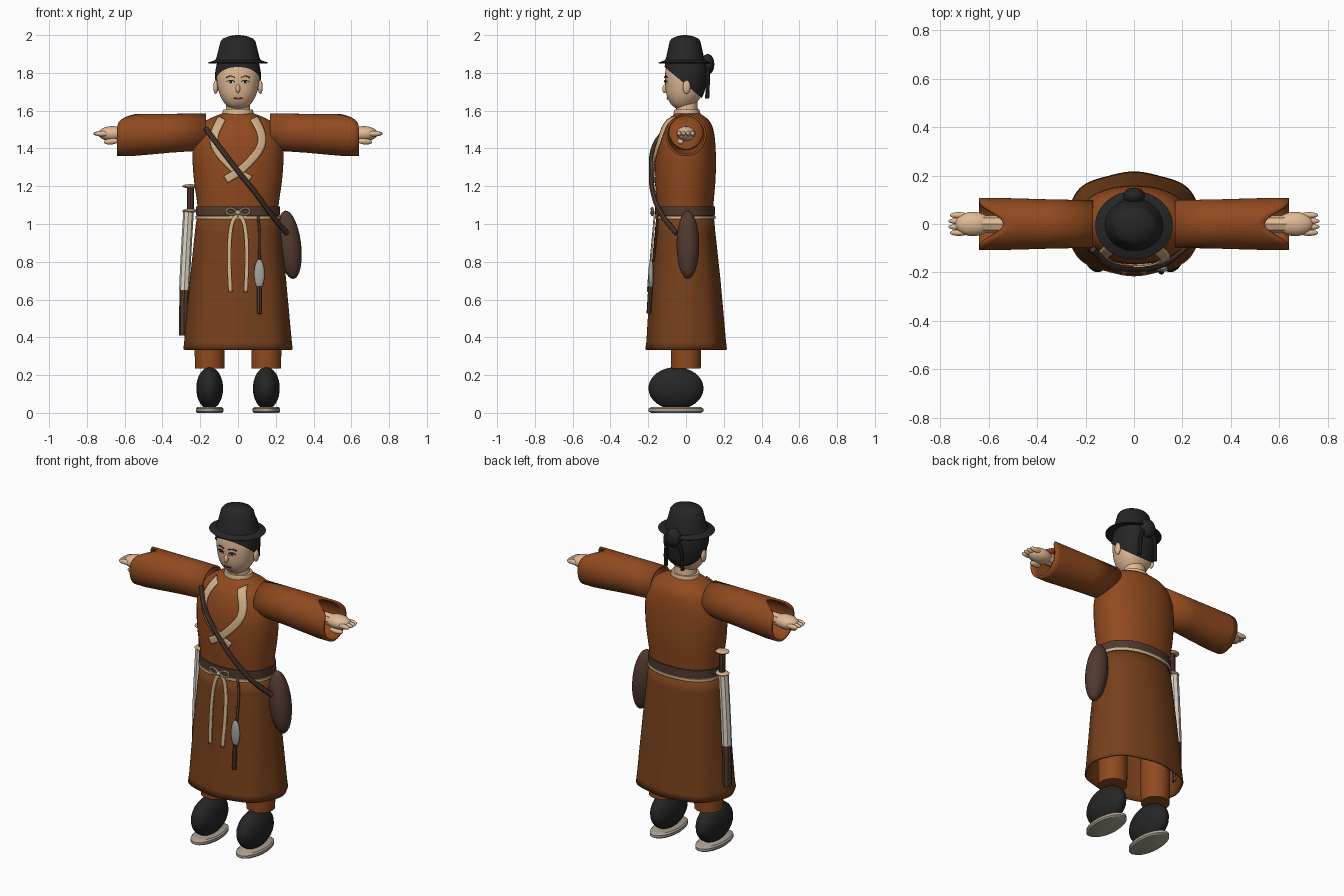
import bpy, bmesh, math
from mathutils import Vector

if "Cube" in bpy.data.objects:
    bpy.data.objects.remove(bpy.data.objects["Cube"], do_unlink=True)


def material(name, *rgb):
    lin = [(c / 255) ** 2.2 for c in rgb] + [1]
    m = bpy.data.materials.new(name)
    m.use_nodes = True
    m.diffuse_color = lin
    m.node_tree.nodes["Principled BSDF"].inputs["Base Color"].default_value = lin
    return m


ROBE = material("rust cloth", 143, 75, 36)
SKIRT = material("brown cloth", 118, 66, 33)
TRIM = material("cream trim", 208, 174, 135)
SKIN = material("skin", 224, 184, 148)
BLACK = material("black", 42, 42, 42)
LEATHER = material("dark leather", 82, 60, 50)
SOLE = material("grey sole", 172, 160, 146)
SILVER = material("silver", 165, 162, 158)
IVORY = material("ivory", 222, 212, 196)


def finish(obj, name, mats, angle=40):
    obj.name = name
    obj.data.materials.clear()
    for m in mats:
        obj.data.materials.append(m)
    bpy.ops.object.select_all(action="DESELECT")
    obj.select_set(True)
    bpy.context.view_layer.objects.active = obj
    bpy.ops.object.shade_smooth_by_angle(angle=math.radians(angle))
    return obj


def mirror(obj):
    obj.modifiers.new("mirror", "MIRROR")
    return obj


def thicken(obj, t, offset=-1):
    mod = obj.modifiers.new("thickness", "SOLIDIFY")
    mod.thickness, mod.offset = t, offset
    return obj


def smooth_rows(rows, steps=4):
    """Catmull-Rom resampling of a list of tuples."""
    out = []
    for i in range(len(rows) - 1):
        a, b, c, d = (rows[max(0, min(len(rows) - 1, i + k))] for k in (-1, 0, 1, 2))
        for s in range(steps):
            t = s / steps
            out.append(tuple(q + .5 * t * (r - p + t * (2*p - 5*q + 4*r - w + t * (3*(q - r) + w - p)))
                             for p, q, r, w in zip(a, b, c, d)))
    return out + [rows[-1]]


def skin_rings(name, rings, mats, closed=True, cap=True, rule=None, cut=None):
    """Bridge rows of points; rule(row) gives the material index."""
    bm = bmesh.new()
    vs = [[bm.verts.new(p) for p in r] for r in rings]
    n = len(rings[0])
    for i in range(len(vs) - 1):
        for j in range(n if closed else n - 1):
            k = (j + 1) % n
            f = bm.faces.new((vs[i][j], vs[i][k], vs[i + 1][k], vs[i + 1][j]))
            f.material_index = rule(i) if rule else 0
    if cap:
        bm.faces.new(vs[0])
        bm.faces.new(vs[-1])
    bmesh.ops.recalc_face_normals(bm, faces=bm.faces)
    if cut:
        bmesh.ops.bisect_plane(bm, geom=bm.verts[:] + bm.edges[:] + bm.faces[:],
                               plane_co=cut[0], plane_no=cut[1], clear_inner=True)
    me = bpy.data.meshes.new(name)
    bm.to_mesh(me)
    bm.free()
    obj = bpy.data.objects.new(name, me)
    bpy.context.collection.objects.link(obj)
    return finish(obj, name, mats)


def oval(row, n=48, e=2.2, grow=0, fold=0):
    """One horizontal ring from (height, half width, front y, back y)."""
    z, w, f, b = row
    pts = []
    for i in range(n):
        a = math.tau * i / n
        c, s = math.cos(a), math.sin(a)
        k = (abs(c) ** e + abs(s) ** e) ** (-1 / e) * (1 + fold * (math.cos(8 * a) - 1))
        pts.append(((w + grow) * c * k, (f + b) / 2 + ((b - f) / 2 + grow) * s * k, z))
    return pts


def front_y(rows, x, z, e=2.2):
    """Depth of the front surface of a lofted body."""
    rows = sorted(rows)
    z = max(rows[0][0], min(rows[-1][0], z))
    for p, q in zip(rows, rows[1:]):
        if p[0] <= z <= q[0]:
            t = (z - p[0]) / (q[0] - p[0])
            w, f, b = (p[i] + t * (q[i] - p[i]) for i in (1, 2, 3))
            u = min(abs(x) / w, .98)
            return (f + b) / 2 - (b - f) / 2 * (1 - u ** e) ** (1 / e)


def strip(name, rows, path, width, mat, lift=.006):
    """Thin band laid on the front of a body along an (x, z) path."""
    pts = [Vector(p) for p in smooth_rows(path, 6)]
    rings = []
    for i, p in enumerate(pts):
        d = (pts[min(i + 1, len(pts) - 1)] - pts[max(i - 1, 0)]).normalized()
        side = Vector((-d.y, d.x)) * width
        ring = [p + side * k for k in (-.5, -.25, 0, .25, .5)]
        rings.append([(q.x, front_y(rows, q.x, q.y) - lift, q.y) for q in ring])
    return thicken(skin_rings(name, rings, [mat], closed=False, cap=False), .008, 0)


def ball(name, loc, size, mat, rot=(0, 0, 0)):
    bpy.ops.mesh.primitive_uv_sphere_add(segments=28, ring_count=16, location=loc, rotation=rot)
    o = bpy.context.object
    o.scale = size
    bpy.ops.object.transform_apply(location=True, rotation=True, scale=True)
    return finish(o, name, [mat])


def tube(name, pts, r, mat):
    cu = bpy.data.curves.new(name, "CURVE")
    cu.dimensions, cu.bevel_depth, cu.bevel_resolution = "3D", r, 2
    cu.resolution_u, cu.use_fill_caps = 6, True
    sp = cu.splines.new("BEZIER")
    sp.bezier_points.add(len(pts) - 1)
    for bp, p in zip(sp.bezier_points, pts):
        bp.co = p
        bp.handle_left_type = bp.handle_right_type = "AUTO"
    o = bpy.data.objects.new(name, cu)
    bpy.context.collection.objects.link(o)
    bpy.ops.object.select_all(action="DESELECT")
    o.select_set(True)
    bpy.context.view_layer.objects.active = o
    bpy.ops.object.convert(target="MESH")
    return finish(bpy.context.object, name, [mat])


def lathe(name, prof, mat, centre=(0, 0), squash=1, n=40):
    rows = [(z, r, centre[1] - r * squash, centre[1] + r * squash) for r, z in prof]
    rings = [[(x + centre[0], y, z) for x, y, z in oval(r, n, 2)] for r in rows]
    return skin_rings(name, rings, [mat])


# Robe body, belt and skirt
torso = smooth_rows([(1.03, .215, -.152, .142), (1.1, .215, -.155, .145), (1.25, .235, -.165, .157),
                     (1.4, .24, -.16, .157), (1.5, .21, -.13, .145), (1.55, .165, -.095, .12),
                     (1.585, .085, -.06, .075)])
skin_rings("robe_body", [oval(r) for r in torso], [ROBE])
waist = (.215, -.155, .145)
skin_rings("belt", [oval((z, *waist), grow=.008) for z in (1.045, 1.092)], [LEATHER])
skin_rings("waist_cord", [oval((z, *waist), grow=.011) for z in (1.027, 1.043)], [TRIM])
skirt = [(1.045, .217, -.157, .147), (.96, .228, -.165, .155), (.7, .255, -.19, .183),
         (.375, .285, -.21, .212), (.335, .29, -.216, .217)]
skirt_obj = skin_rings("skirt", [oval(r, 96, fold=.022 * (1.05 - r[0])) for r in skirt],
                       [SKIRT, TRIM], cap=False, rule=lambda i: i == 3)
thicken(skirt_obj, .008)

# Crossed collar bands
for s, n in ((1, "left"), (-1, "right")):
    strip(n + "_collar_band", torso, [(s * .085, 1.56), (s * .125, 1.47), (s * .11, 1.39),
          (s * .02, 1.29), (-s * .065, 1.235)], .042, TRIM, .008 + .003 * s)

# Sleeves with cuffs cut back along the top
sleeve = []
for t, inset in ((0, .47), (.4, .28), (.7, .18), (1, .07), (1, .035), (1, 0)):
    ring = []
    for i in range(48):
        a = math.tau * i / 48
        x = .64 - inset - .1 * max(0, math.sin(a)) ** 5 * (inset < .1)
        ring.append((x, (.098 + .01 * t) * math.cos(a), 1.487 - .016 * t + (.097 + .015 * t) * math.sin(a)))
    sleeve.append(ring)
o = skin_rings("sleeves", sleeve, [ROBE, TRIM], cap=False, rule=lambda i: i >= 3)
thicken(o, .012)
mirror(o)

# Hands
mirror(ball("palms", (.665, 0, 1.478), (.075, .05, .04), SKIN))
for i in range(4):
    y = -.036 + .024 * i
    mirror(ball("fingers_%d" % (i + 1), (.722, y, 1.478), (.047 - .006 * abs(i - 1.5), .013, .014), SKIN))
mirror(ball("thumbs", (.67, -.03, 1.437), (.04, .016, .016), SKIN, (0, .1, .15)))
mirror(tube("wrists", [(.45, 0, 1.478), (.64, 0, 1.478)], .036, SKIN))

# Trousers, boots and soles
mirror(lathe("trousers", [(.078, .235), (.082, .5)], ROBE, (.15, 0)))
mirror(ball("boots", (.15, -.053, .13), (.071, .146, .112), BLACK))
mirror(lathe("soles", [(.066, 0), (.073, .008), (.073, .022), (.066, .03)], SOLE, (.15, -.053), 2))

# Neck and head
lathe("neck", [(.068, 1.55), (.06, 1.66)], SKIN, (0, .005), .9)
lathe("neck_ring", [(.08, 1.565), (.084, 1.585), (.078, 1.605)], SKIN, (0, .005), .85)
head = smooth_rows([(1.607, .035, -.045, .02), (1.635, .068, -.08, .05), (1.68, .095, -.102, .083),
                    (1.74, .11, -.11, .1), (1.8, .114, -.11, .107), (1.87, .1, -.1, .1)])
skin_rings("head", [oval(r) for r in head], [SKIN])
skin_rings("hair", [oval(r, grow=.007) for r in head], [BLACK], cap=False,
           cut=((0, -.1, 1.82), (0, .64, .77)))
mirror(ball("ears", (.118, .003, 1.725), (.013, .02, .036), SKIN))
ball("nose", (0, -.11, 1.718), (.012, .015, .024), SKIN, (-.25, 0, 0))
for s, n in ((1, "left"), (-1, "right")):
    strip(n + "_eye_white", head, [(s * .018, 1.752), (s * .055, 1.753)], .012, IVORY, .001)
    strip(n + "_pupil", head, [(s * .03, 1.753), (s * .044, 1.753)], .011, BLACK, .002)
    strip(n + "_eyelid", head, [(s * .016, 1.754), (s * .036, 1.761), (s * .058, 1.755)], .004, BLACK, .002)
    strip(n + "_eyebrow", head, [(s * .016, 1.776), (s * .04, 1.783), (s * .062, 1.776)], .005, BLACK, .001)
strip("mouth", head, [(-.022, 1.667), (0, 1.664), (.022, 1.667)], .007, ROBE, .001)

# Hat, bun and hanging ribbons
lathe("hat", [(.11, 1.858), (.155, 1.85), (.16, 1.854), (.12, 1.868), (.113, 1.885), (.092, 1.968),
              (.08, 1.982), (.045, 1.995), (.01, 2)], BLACK, (0, -.005), .88, 48)
ball("hair_bun", (0, .115, 1.845), (.046, .035, .055), BLACK)
mirror(tube("bun_ribbons", [(.015, .12, 1.85), (.045, .117, 1.79), (.055, .112, 1.665)], .011, BLACK))

# Shoulder strap and pouch
tube("strap", [(-.17, -.105, 1.505), (-.1, -.168, 1.41), (0, -.183, 1.28), (.1, -.172, 1.155),
               (.18, -.125, 1.045), (.26, -.05, .95)], .014, LEATHER)
ball("pouch", (.272, .01, .89), (.062, .06, .182), LEATHER, (0, -.12, 0))

# Tied bow with two long tails
for s, n in ((1, "left"), (-1, "right")):
    tube(n + "_bow_loop", [(0, -.178, 1.06), (s * .035, -.18, 1.083), (s * .062, -.175, 1.07),
                           (s * .045, -.178, 1.05), (0, -.18, 1.06)], .007, TRIM)
    strip(n + "_bow_tail", skirt, [(s * .004, 1.05), (s * .03, 1.01), (s * .044, .92), (s * .046, .78),
                                   (s * .04, .64)], .02, TRIM, .01)
ball("bow_knot", (0, -.178, 1.06), (.014, .012, .014), TRIM)

# Hanging pendant with a silver spindle
strip("pendant_cord", skirt, [(.105, 1.04), (.115, .95), (.113, .8)], .012, LEATHER, .008)
ball("pendant_spindle", (.113, -.185, .735), (.028, .014, .078), SILVER)
tube("pendant_stem", [(.113, -.188, .67), (.113, -.197, .525)], .012, LEATHER)

# Sword at the right hip
SX, SY = -.262, .02
tube("sword_grip", [(SX + .01, SY, 1.07), (SX + .01, SY, 1.2)], .018, LEATHER)
for z, n in ((1.2, "sword_pommel"), (1.07, "sword_guard")):
    ball(n, (SX + .008, SY, z), (.04, .034, .011), TRIM)
tube("scabbard", [(SX, SY, 1.065), (SX - .012, SY, .86), (SX - .022, SY, .65)], .028, IVORY)
tube("scabbard_tip", [(SX - .022, SY, .65), (SX - .025, SY, .41)], .026, LEATHER)
